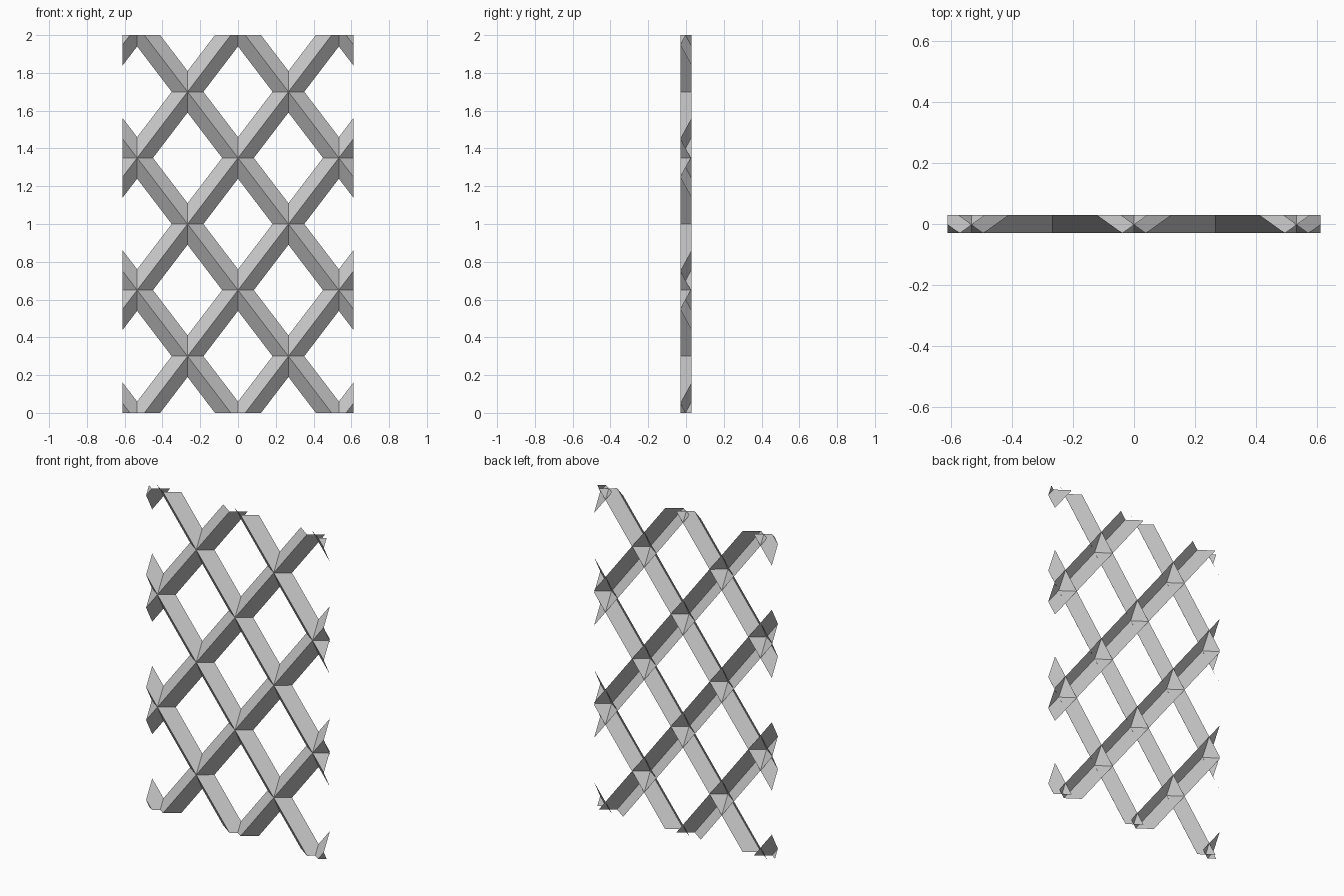
import bpy, bmesh

if "Cube" in bpy.data.objects:
    bpy.data.objects.remove(bpy.data.objects["Cube"])

HALF_W, HEIGHT, DEPTH = 0.612, 2.0, 0.03   # panel half width, height, half depth
STEP_X, STEP_Z = 0.267, 0.35               # spacing from crossing to crossing
HALF_BAR = 0.11                            # half bar height, measured vertically
SLOPE = STEP_Z / STEP_X

# Folded bar profile: ridge at the front, open at the back (y, z offset)
PROFILE = [(DEPTH, HALF_BAR), (-DEPTH, 0.0), (DEPTH, -HALF_BAR)]


def add_bar(bm, z_mid, side):
    """One long folded strip crossing x = 0 at z_mid."""
    ends = [[bm.verts.new((x, y, z_mid + side * SLOPE * x + dz)) for y, dz in PROFILE]
            for x in (-HALF_W, HALF_W)]
    a, b = ends
    for i in range(2):
        bm.faces.new((a[i], a[i + 1], b[i + 1], b[i]))


def trim(bm, co, normal):
    bm_geom = bm.verts[:] + bm.edges[:] + bm.faces[:]
    bmesh.ops.bisect_plane(bm, geom=bm_geom, plane_co=co, plane_no=normal,
                           clear_outer=True)


# One set of parallel bars for each diagonal direction
for name, side in (("rising_bars", 1), ("falling_bars", -1)):
    bm = bmesh.new()
    for k in range(-5, 6, 2):
        add_bar(bm, HEIGHT / 2 + k * STEP_Z, side)
    # Cut the bars flush with the top and bottom of the panel
    trim(bm, (0, 0, HEIGHT), (0, 0, 1))
    trim(bm, (0, 0, 0), (0, 0, -1))
    # Normals face the front
    for f in bm.faces:
        f.normal_update()
        if f.normal.y > 0:
            f.normal_flip()
    mesh = bpy.data.meshes.new(name)
    bm.to_mesh(mesh)
    bm.free()
    bpy.context.collection.objects.link(bpy.data.objects.new(name, mesh))
